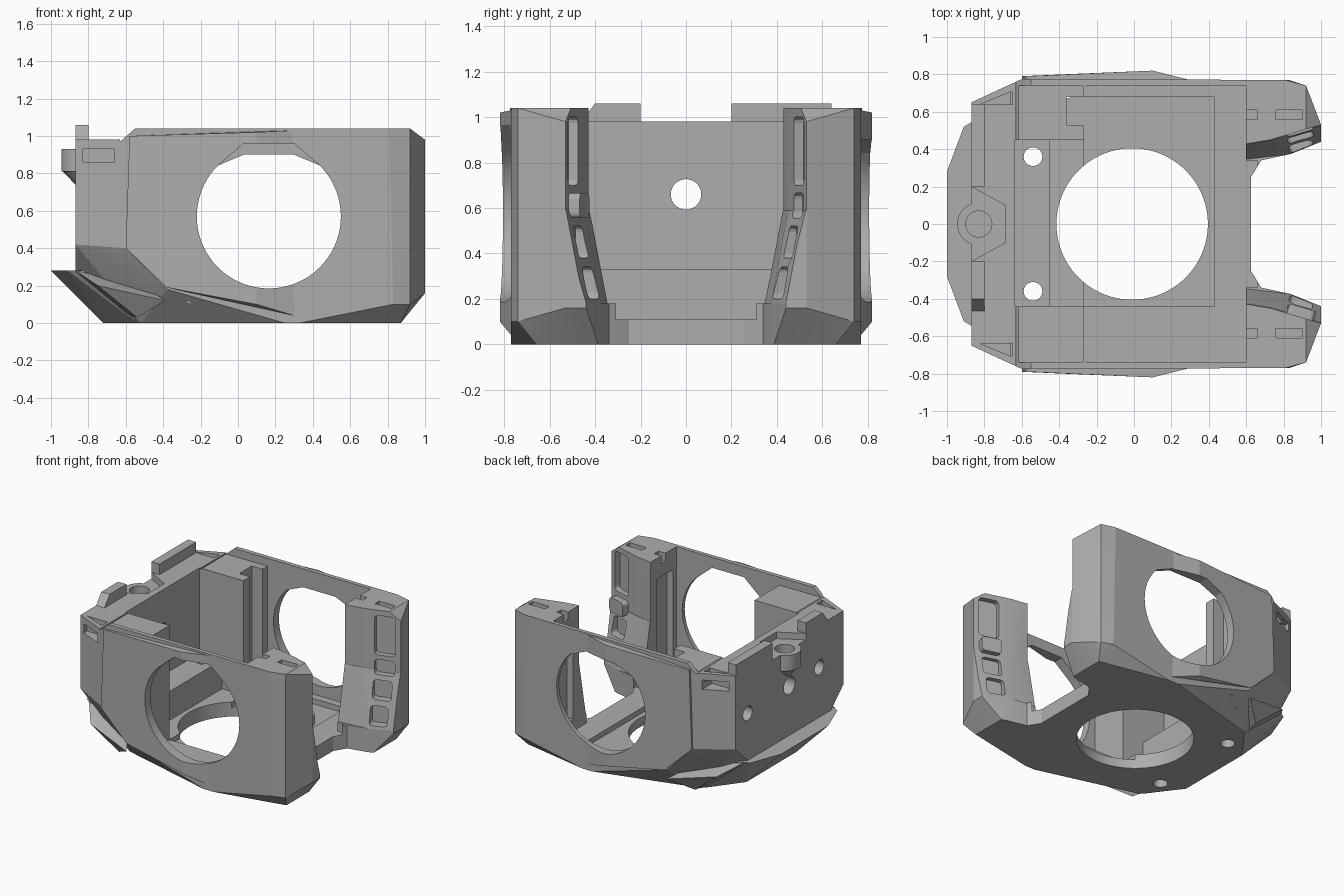
import bpy, bmesh, math
from mathutils import Matrix, Vector

if "Cube" in bpy.data.objects:
    bpy.data.objects.remove(bpy.data.objects["Cube"])

grey = bpy.data.materials.new("matte_grey")
grey.use_nodes = True
grey.diffuse_color = (0.42, 0.42, 0.42, 1)
grey.node_tree.nodes["Principled BSDF"].inputs["Base Color"].default_value = (0.42, 0.42, 0.42, 1)


def finish(name, bm):
    bmesh.ops.recalc_face_normals(bm, faces=bm.faces)
    mesh = bpy.data.meshes.new(name)
    bm.to_mesh(mesh)
    bm.free()
    mesh.materials.append(grey)
    obj = bpy.data.objects.new(name, mesh)
    bpy.context.collection.objects.link(obj)
    return obj


def hull(name, pts, sides=(1, -1)):
    bm = bmesh.new()
    for x, y, z in pts:
        for s in sides:
            bm.verts.new((x, y * s, z))
    bmesh.ops.remove_doubles(bm, verts=bm.verts, dist=1e-5)
    res = bmesh.ops.convex_hull(bm, input=bm.verts)
    junk = [g for g in set(res["geom_interior"] + res["geom_unused"]) if isinstance(g, bmesh.types.BMVert)]
    bmesh.ops.delete(bm, geom=junk, context="VERTS")
    bmesh.ops.dissolve_limit(bm, angle_limit=0.01, verts=bm.verts, edges=bm.edges)
    return finish(name, bm)


def loft(name, low, high):
    """Solid between two rings of 3D points."""
    bm = bmesh.new()
    a = [bm.verts.new(p) for p in low]
    b = [bm.verts.new(p) for p in high]
    bm.faces.new(a)
    bm.faces.new(b)
    for i in range(len(a)):
        j = (i + 1) % len(a)
        bm.faces.new((a[i], a[j], b[j], b[i]))
    return finish(name, bm)


def mirrored(half):
    return half + [(x, -y) for x, y in reversed(half)]


def prism(name, plan, z0, z1, plan_top=None):
    return loft(name, [(x, y, z0) for x, y in plan], [(x, y, z1) for x, y in plan_top or plan])


def box(name, x0, x1, y0, y1, z0, z1):
    return prism(name, [(x0, y0), (x1, y0), (x1, y1), (x0, y1)], z0, z1)


def rod(name, centre, radius, length, axis, n=48):
    bm = bmesh.new()
    rot = Vector((0, 0, 1)).rotation_difference(Vector(axis)).to_matrix().to_4x4()
    bmesh.ops.create_cone(bm, cap_ends=True, segments=n, radius1=radius, radius2=radius,
                          depth=length, matrix=Matrix.Translation(centre) @ rot)
    return finish(name, bm)


def combine(target, tool, operation="DIFFERENCE"):
    mod = target.modifiers.new("bool", "BOOLEAN")
    mod.operation, mod.solver, mod.object = operation, "EXACT", tool
    tool.hide_render = True
    bpy.context.view_layer.update()
    result = bpy.data.meshes.new_from_object(target.evaluated_get(bpy.context.evaluated_depsgraph_get()))
    target.modifiers.clear()
    target.data = result
    bpy.data.objects.remove(tool)


# Faceted outer shell, half outline mirrored in y
shell = hull("housing", [
    (-.87, .65, .42), (-.87, .65, 1.04), (-.6, .775, .4), (-.6, .775, 1.04),
    (-.38, .77, .18), (.1, .77, .1), (.25, .77, 0), (.33, .77, 0), (.83, .77, .1),
    (.81, .77, 1.04), (.92, .74, .1), (.92, .74, 1.04), (1, .53, .16), (1, .53, .98),
    (.92, .53, 1.04), (1, .4, .16), (1, .4, .98), (.92, .4, 1.04), (.87, .4, 0), (.87, .66, 0),
    (-.87, .5, .28), (-.72, .28, 0), (-.52, .56, 0)])

# Bulging side panels, rear skirt and its corner lips
for s in (1, -1):
    combine(shell, hull("side_bulge", [
        (-.6, .79, .4), (-.58, .79, 1.0), (.1, .82, .1), (.1, .82, 1.02), (-.38, .8, .19),
        (.3, .77, .04), (.3, .77, 1.03), (-.6, .75, .4), (-.58, .75, 1.0), (.1, .75, .1), (.1, .75, 1.02)],
        (s,)), "UNION")
    combine(shell, hull("corner_lip", [
        (-.87, .55, .28), (-.75, .7, .2), (-.39, .785, .12), (-.54, .66, .03), (-.6, .5, .05),
        (-.8, .5, .25), (-.5, .6, .2)], (s,)), "UNION")
combine(shell, hull("rear_skirt", [
    (-1, .28, .28), (-.91, .52, .28), (-.86, .55, .28), (-.72, .3, 0), (-.54, .54, 0),
    (-.5, .3, 0), (-.5, .5, .28)]), "UNION")

# Rear boss carrying a vertical screw hole
def ring(r, z, cx):
    return [(cx + r * math.cos(a * math.pi / 16), r * math.sin(a * math.pi / 16), z) for a in range(32)]

combine(shell, loft("rear_boss", ring(.06, .73, -.8), ring(.115, .82, -.83)), "UNION")
combine(shell, rod("boss_top", (-.83, 0, .89), .115, .16, (0, 0, 1), 32), "UNION")

# Main cavity, rear pocket with bench, recessed floor
cuts = [
    box("cavity", -.27, .6, -.74, .74, .11, 1.3),
    box("pocket", -.64, -.2, -.44, .45, .33, 1.3),
    box("under_bench", -.45, -.2, -.44, .45, .11, .4),
    box("floor_recess", -.27, .43, -.44, .68, .07, .2),
    box("block_notch", -.36, -.2, .53, .68, .07, 1.3),
    box("block_top", -.62, .6, -.74, .74, .98, 1.3),
    box("rear_top", -1.1, -.62, -1, 1, .98, 1.3),
    box("floor_front", .5, .66, -.34, .34, .11, .3),
    loft("top_ramp", [(-.63, -1, .97), (-.63, -1, 1.3), (-.55, -1, 1.3), (-.55, -1, 1.04)],
         [(-.63, 1, .97), (-.63, 1, 1.3), (-.55, 1, 1.3), (-.55, 1, 1.04)])]

# Open front between the posts, tapering inward towards the feet
upper = mirrored([(.55, .42), (.73, .45), (1.1, .56)])
lower = mirrored([(.55, .34), (.84, .375), (1.1, .48)])
cuts += [
    prism("opening_upper", upper, .59, 1.3),
    prism("opening_taper", lower, .18, .6, upper),
    prism("opening_floor", mirrored([(.625, .25), (.68, .34), (.84, .375), (1.1, .48)]), -.1, .181)]

# Round holes: floor opening, floor screws, rear wall
cuts += [rod("floor_hole", (-.01, 0, 0), .405, 1, (0, 0, 1), 96),
         rod("rear_hole", (-.75, 0, .66), .067, .6, (1, 0, 0)),
         rod("rear_screw_left", (-.85, .5, .64), .055, .24, (1, 0, 0)),
         rod("rear_screw_right", (-.85, -.36, .66), .055, .24, (1, 0, 0)),
         prism("boss_recess", mirrored([(-1.1, .2), (-.87, .2), (-.69, .1)]), .93, 1.3),
         rod("boss_hole", (-.83, 0, .9), .07, .24, (0, 0, 1), 32)]

for s, cap in ((1, .90), (-1, .96)):
    cuts.append(rod("floor_screw", (-.54, s * .36, .2), .05, .8, (0, 0, 1), 32))
    # Round side window with a flattened top
    arc = [math.radians(a) for a in range(135, 406, 5)]
    outline = [(.165 + .385 * math.cos(a), .57 + .385 * math.sin(a)) for a in arc]
    outline += [(.3, cap), (.03, cap)]
    cuts.append(loft("window", [(x, s * .7, z) for x, z in outline], [(x, s * 1, z) for x, z in outline]))
    # Corner slots, post top slots and post rear pocket
    def side_box(name, x0, x1, y0, y1, z0, z1):
        return box(name, x0, x1, min(s * y0, s * y1), max(s * y0, s * y1), z0, z1)
    cuts += [side_box("corner_slot", -.83, -.66, .63, .9, .86, .93),
             prism("corner_top_slot", [(-.82, s * .64), (-.65, s * .64), (-.65, s * .71)], .9, 1.1),
             side_box("post_top_slot", .76, .9, .56, .61, .98, 1.2),
             side_box("post_rear_slot", .55, .66, .56, .61, .98, 1.2),
             side_box("post_pocket", .55, .65, .5, .7, .2, .88)]
    # Column of slots on the inner face of each post
    for z, h, y, tall_x in ((.85, .3, .495, .15), (.61, .11, .49, .15), (.45, .14, .463, .14), (.27, .14, .428, .13)):
        slot = box("post_slot", -tall_x / 2, tall_x / 2, -.045, .045, -h / 2, h / 2)
        bm = bmesh.new()
        bm.from_mesh(slot.data)
        ends = [e for e in bm.edges if abs(e.verts[0].co.y - e.verts[1].co.y) > .05]
        bmesh.ops.bevel(bm, geom=ends, offset=.025, segments=3, profile=.5, affect="EDGES")
        bm.to_mesh(slot.data)
        bm.free()
        slot.data.transform(Matrix.Translation((.89, s * y, z)) @ Matrix.Rotation(s * math.radians(16.5), 4, "Z"))
        cuts.append(slot)

for cutter in cuts:
    combine(shell, cutter)

# Raised ribs along the rear top edge
def rib(name, y0, y1, slant):
    return loft(name, [(-.87, y0, .96), (-.87, y1, .96), (-.87, y1, 1.06), (-.87, y0 + slant, 1.06)],
                [(-.8, y0, .96), (-.8, y1, .96), (-.8, y1, 1.06), (-.8, y0 + slant, 1.06)])

rib("rear_rib_left", .2, .64, 0)
rib("rear_rib_right", -.48, -.2, .08)

bpy.ops.object.select_all(action="DESELECT")
shell.select_set(True)
bpy.context.view_layer.objects.active = shell
bpy.ops.object.shade_smooth_by_angle(angle=math.radians(12))
